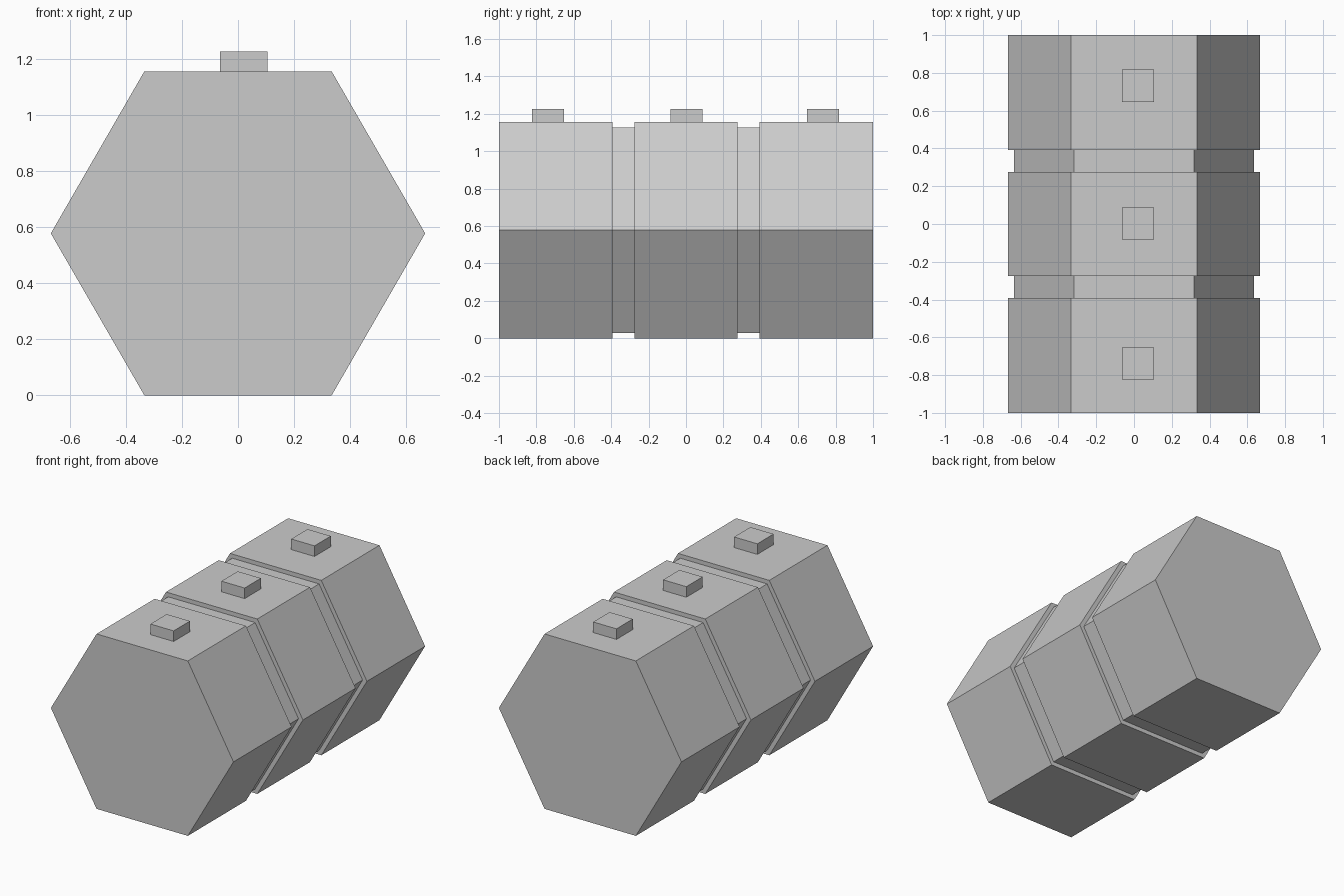
import bpy, bmesh, math

if "Cube" in bpy.data.objects:
    bpy.data.objects.remove(bpy.data.objects["Cube"])

R_BODY, R_GROOVE = 0.667, 0.635
CENTRE_Z = R_BODY * math.sqrt(3) / 2
TOP_Z = 2 * CENTRE_Z


def finish(name, bm):
    bmesh.ops.recalc_face_normals(bm, faces=bm.faces)
    mesh = bpy.data.meshes.new(name)
    bm.to_mesh(mesh)
    bm.free()
    obj = bpy.data.objects.new(name, mesh)
    bpy.context.collection.objects.link(obj)
    return obj


def hex_ring(bm, y, r):
    return [bm.verts.new((r * math.cos(i * math.pi / 3), y,
                          CENTRE_Z + r * math.sin(i * math.pi / 3)))
            for i in range(6)]


# Hexagonal barrel with two shallow grooves, lofted along y
stations = [(-1, R_BODY), (-0.393, R_BODY), (-0.393, R_GROOVE),
            (-0.275, R_GROOVE), (-0.275, R_BODY)]
stations += [(-y, r) for y, r in reversed(stations)]
bm = bmesh.new()
rings = [hex_ring(bm, y, r) for y, r in stations]
for a, b in zip(rings, rings[1:]):
    for i in range(6):
        j = (i + 1) % 6
        bm.faces.new((a[i], a[j], b[j], b[i]))
bm.faces.new(rings[0])
bm.faces.new(rings[-1])
finish("hex_barrel", bm)


# Small square caps on top of each segment
def cap(name, y):
    bm = bmesh.new()
    bmesh.ops.create_cube(bm, size=1)
    bmesh.ops.scale(bm, vec=(0.17, 0.17, 0.07), verts=bm.verts)
    bmesh.ops.translate(bm, vec=(0.021, y, TOP_Z + 0.035), verts=bm.verts)
    finish(name, bm)


for name, y in (("front_cap", -0.738), ("middle_cap", 0.003), ("rear_cap", 0.732)):
    cap(name, y)
